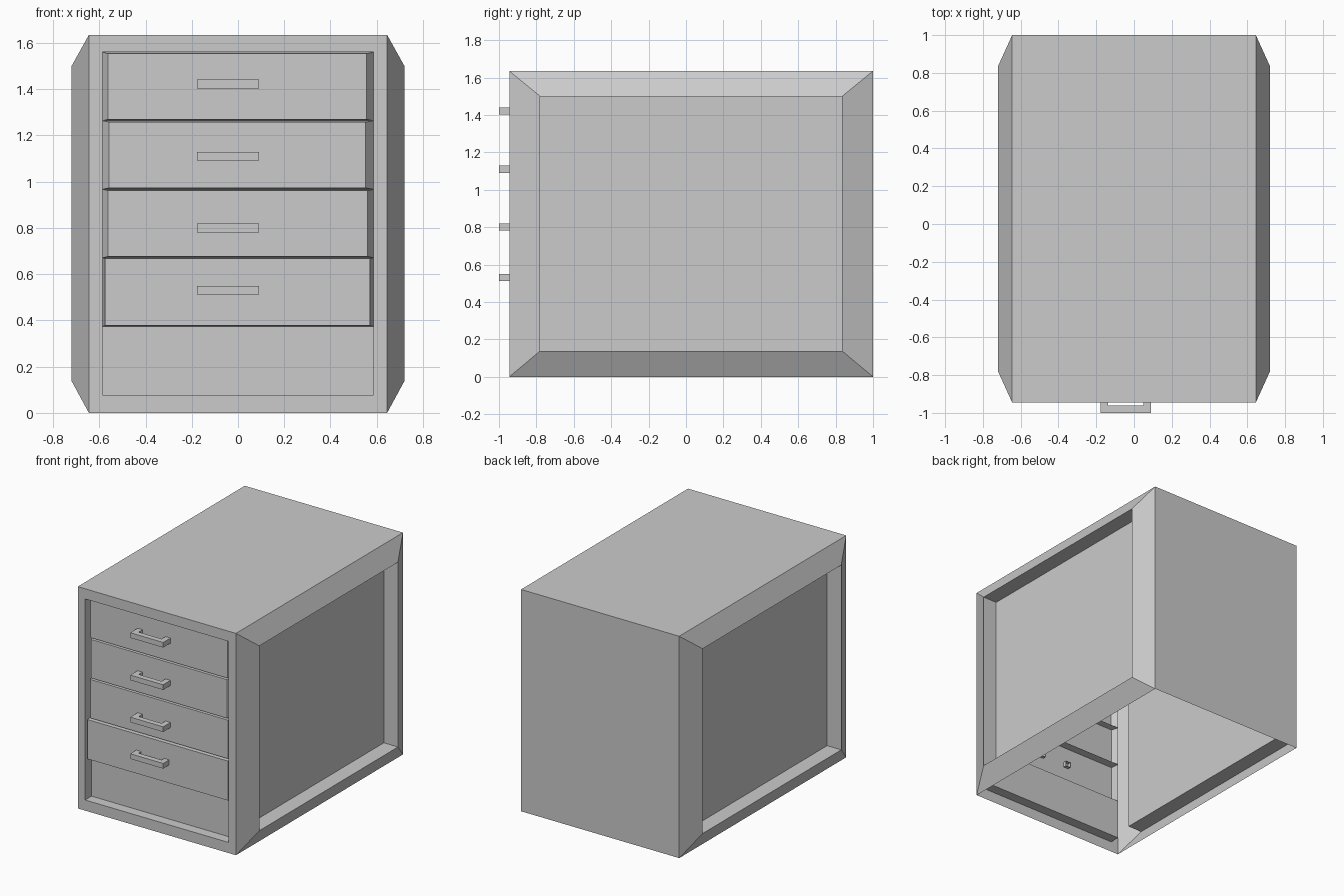
import bpy, bmesh

if "Cube" in bpy.data.objects:
    bpy.data.objects.remove(bpy.data.objects["Cube"])


def make_object(name, bm):
    bmesh.ops.remove_doubles(bm, verts=bm.verts, dist=0.0005)
    mesh = bpy.data.meshes.new(name)
    bm.to_mesh(mesh)
    bm.free()
    obj = bpy.data.objects.new(name, mesh)
    bpy.context.collection.objects.link(obj)
    return obj


def nested(bm, rings, cap=True):
    """Skin successive four-corner rings and optionally close the last one."""
    vs = [[bm.verts.new(p) for p in ring] for ring in rings]
    for a, b in zip(vs, vs[1:]):
        for i in range(4):
            j = (i + 1) % 4
            bm.faces.new((a[i], a[j], b[j], b[i]))
    if cap:
        bm.faces.new(vs[-1])


def front_ring(y, x0, x1, z0, z1):
    return [(x0, y, z0), (x1, y, z0), (x1, y, z1), (x0, y, z1)]


def side_ring(x, y0, y1, z0, z1):
    ring = [(x, y0, z0), (x, y1, z0), (x, y1, z1), (x, y0, z1)]
    return ring if x > 0 else ring[::-1]


W, F, B, H = 0.645, -0.945, 1.0, 1.635       # half width, front, back, height
OW, Z0, Z1 = 0.585, 0.078, 1.56              # front opening
PANEL_Y = F + 0.075
CELL = (Z1 - Z0) / 5

# cabinet shell, open underneath
bm = bmesh.new()
nested(bm, [[(-W, F, H), (W, F, H), (W, B, H), (-W, B, H)]])
nested(bm, [front_ring(B, -W, W, 0, H)[::-1]])
nested(bm, [front_ring(F, -W, W, 0, H),
            front_ring(F, -OW, OW, Z0, Z1),
            front_ring(PANEL_Y, -OW, OW, Z0, Z1)], cap=False)
# flared side frames with sunken panels
for s in (1, -1):
    nested(bm, [side_ring(s * W, F, B, 0, H),
                side_ring(s * 0.72, -0.78, 0.835, 0.138, 1.5),
                side_ring(s * 0.605, -0.78, 0.835, 0.138, 1.5)])
make_object("cabinet_shell", bm)

# plain panel below the drawers
bm = bmesh.new()
nested(bm, [front_ring(PANEL_Y, -OW, OW, Z0, Z0 + CELL)])
make_object("lower_panel", bm)

# tapered drawer fronts, bottom to top: left, right, front y, handle height
drawers = [(-0.575, 0.57, -0.93, 0.53), (-0.562, 0.56, -0.915, 0.80),
           (-0.557, 0.552, -0.915, 1.11), (-0.562, 0.556, -0.915, 1.422)]
for n, (x0, x1, y, hz) in enumerate(drawers, 1):
    lo, hi = Z0 + n * CELL, Z0 + (n + 1) * CELL
    m = 0.003 if n == 1 else 0.006
    bm = bmesh.new()
    nested(bm, [front_ring(PANEL_Y, -OW, OW, lo, hi),
                front_ring(y, x0, x1, lo + m, hi - m)])
    make_object(f"drawer_front_{n}", bm)

    # U-shaped handle with open leg ends inside the drawer
    end = y + 0.025
    outline = [(-0.178, end), (-0.178, -1.0), (0.09, -1.0), (0.09, end),
               (0.05, end), (0.05, -0.96), (-0.138, -0.96), (-0.138, end)]
    bm = bmesh.new()
    bot = [bm.verts.new((px, py, hz - 0.019)) for px, py in outline]
    top = [bm.verts.new((px, py, hz + 0.019)) for px, py in outline]
    for i in range(8):
        if i not in (3, 7):
            j = (i + 1) % 8
            bm.faces.new((bot[i], bot[j], top[j], top[i]))
    for ids in ((0, 1, 6, 7), (1, 2, 5, 6), (2, 3, 4, 5)):
        bm.faces.new([top[i] for i in ids])
        bm.faces.new([bot[i] for i in reversed(ids)])
    make_object(f"drawer_handle_{n}", bm)
